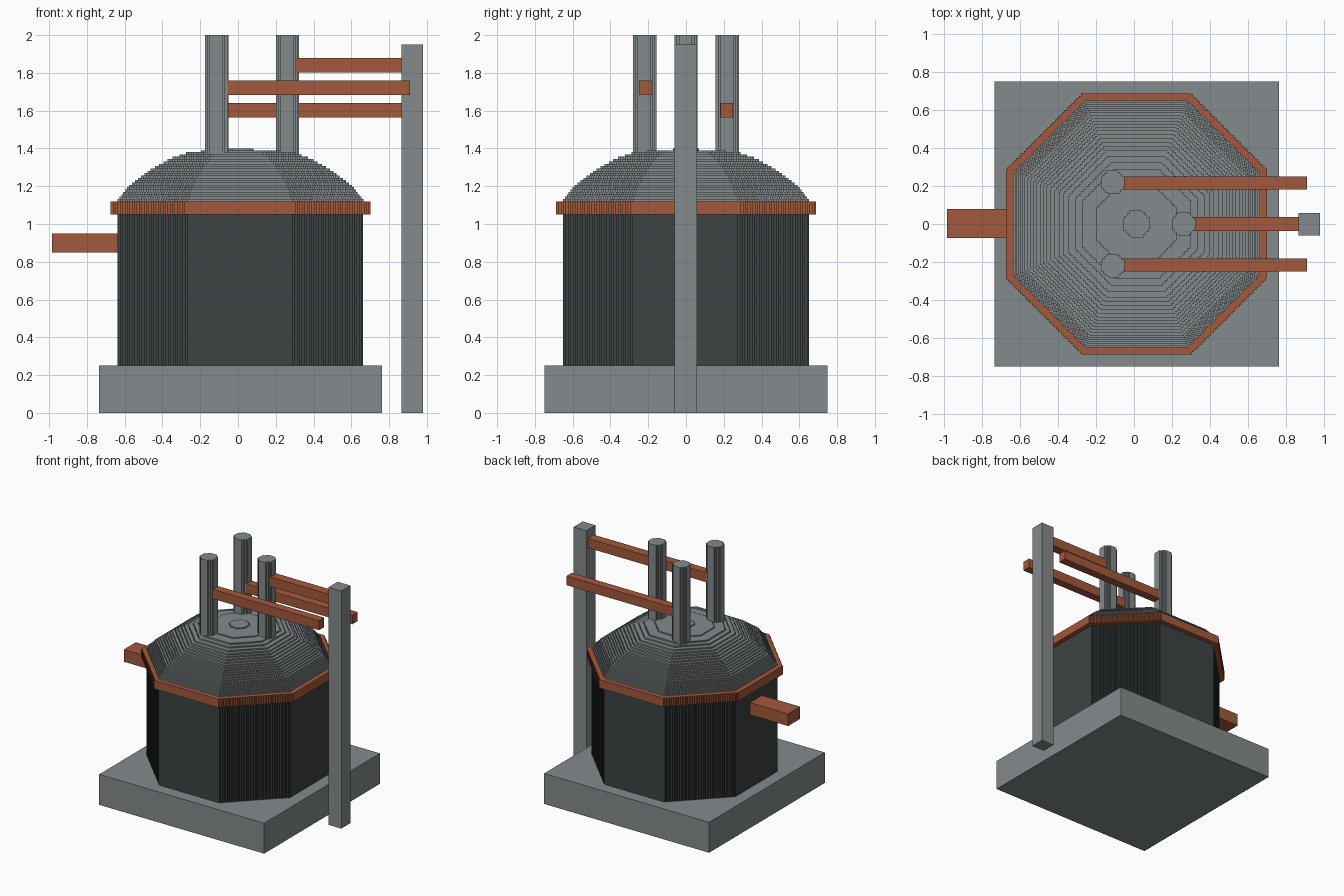
import bpy
import bmesh
import math

cube = bpy.data.objects.get("Cube")
if cube:
    bpy.data.objects.remove(cube, do_unlink=True)

STEP = 0.0125   # size of the small blocks that make up slopes
CX = 0.013      # axis of the vessel


def material(name, rgb):
    mat = bpy.data.materials.new(name)
    mat.use_nodes = True
    mat.diffuse_color = (*rgb, 1)
    mat.node_tree.nodes["Principled BSDF"].inputs["Base Color"].default_value = (*rgb, 1)
    return mat


GREY = material("steel grey", (0.23, 0.254, 0.262))
DARK = material("dark iron", (0.045, 0.054, 0.054))
COPPER = material("copper", (0.366, 0.098, 0.044))


def finish(name, bm, mat):
    bmesh.ops.recalc_face_normals(bm, faces=bm.faces)
    mesh = bpy.data.meshes.new(name)
    bm.to_mesh(mesh)
    bm.free()
    mesh.materials.append(mat)
    obj = bpy.data.objects.new(name, mesh)
    bpy.context.collection.objects.link(obj)
    return obj


def box(name, mat, x, y, z):
    bm = bmesh.new()
    bmesh.ops.create_cube(bm, size=1)
    for v in bm.verts:
        v.co = [(r[0] + r[1]) / 2 + c * (r[1] - r[0]) for c, r in zip(v.co, (x, y, z))]
    return finish(name, bm, mat)


def stepped_octagon(r):
    """Octagon outline whose diagonal sides are small stairs."""
    t = r * math.tan(math.pi / 8)
    n = max(1, round((r - t) / STEP))
    s = (r - t) / n
    corner = []
    for i in range(n):
        y = t + (i + 0.5) * s
        corner += [(r - i * s, y), (r - (i + 1) * s, y)]
    corner.append((t, r))
    corner.insert(0, (r, t))
    outline = []
    for _ in range(4):
        outline += corner
        corner = [(-y, x) for x, y in corner]
    return outline


def add_prism(bm, r, z0, z1, x=CX, y=0):
    pts = stepped_octagon(r)
    low = [bm.verts.new((x + px, y + py, z0)) for px, py in pts]
    high = [bm.verts.new((x + px, y + py, z1)) for px, py in pts]
    bm.faces.new(low[::-1])
    bm.faces.new(high)
    for i in range(len(pts)):
        j = (i + 1) % len(pts)
        bm.faces.new((low[i], low[j], high[j], high[i]))


def prism(name, mat, *args):
    bm = bmesh.new()
    add_prism(bm, *args)
    return finish(name, bm, mat)


# Base and vessel
box("base_slab", GREY, (-0.735, 0.763), (-0.75, 0.75), (0, 0.25))
prism("vessel_body", DARK, 0.65, 0.25, 1.05)
prism("vessel_rim", COPPER, 0.688, 1.05, 1.12)

# Domed roof, stacked in thin layers
PROFILE = [(1.12, 0.655), (1.2, 0.592), (1.285, 0.48), (1.345, 0.373), (1.381, 0.27)]


def roof_radius(z):
    for (za, ra), (zb, rb) in zip(PROFILE, PROFILE[1:]):
        if z <= zb:
            return ra + (rb - ra) * (z - za) / (zb - za)
    return PROFILE[-1][1]


bm = bmesh.new()
layers = 21
height = (1.381 - 1.12) / layers
for i in range(layers):
    z = 1.12 + i * height
    add_prism(bm, roof_radius(z + height / 2), z, z + height)
add_prism(bm, 0.21, 1.381, 1.39)
finish("domed_roof", bm, GREY)
prism("roof_cap", GREY, 0.07, 1.39, 1.4)

# Electrodes
for name, x, y in (("front", -0.112, -0.219), ("back", -0.112, 0.219), ("side", 0.262, 0)):
    prism(name + "_electrode", GREY, 0.062, 1.33, 2, x, y)

# Mast and the arms that hold the electrodes
box("mast", GREY, (0.865, 0.98), (-0.06, 0.057), (0, 1.95))
box("front_arm", COPPER, (-0.066, 0.91), (-0.25, -0.183), (1.682, 1.76))
box("back_arm", COPPER, (-0.066, 0.91), (0.182, 0.25), (1.565, 1.64))
box("side_arm", COPPER, (0.308, 0.867), (-0.038, 0.038), (1.802, 1.88))

# Tapping spout
box("spout", COPPER, (-0.984, -0.63), (-0.075, 0.08), (0.85, 0.95))
